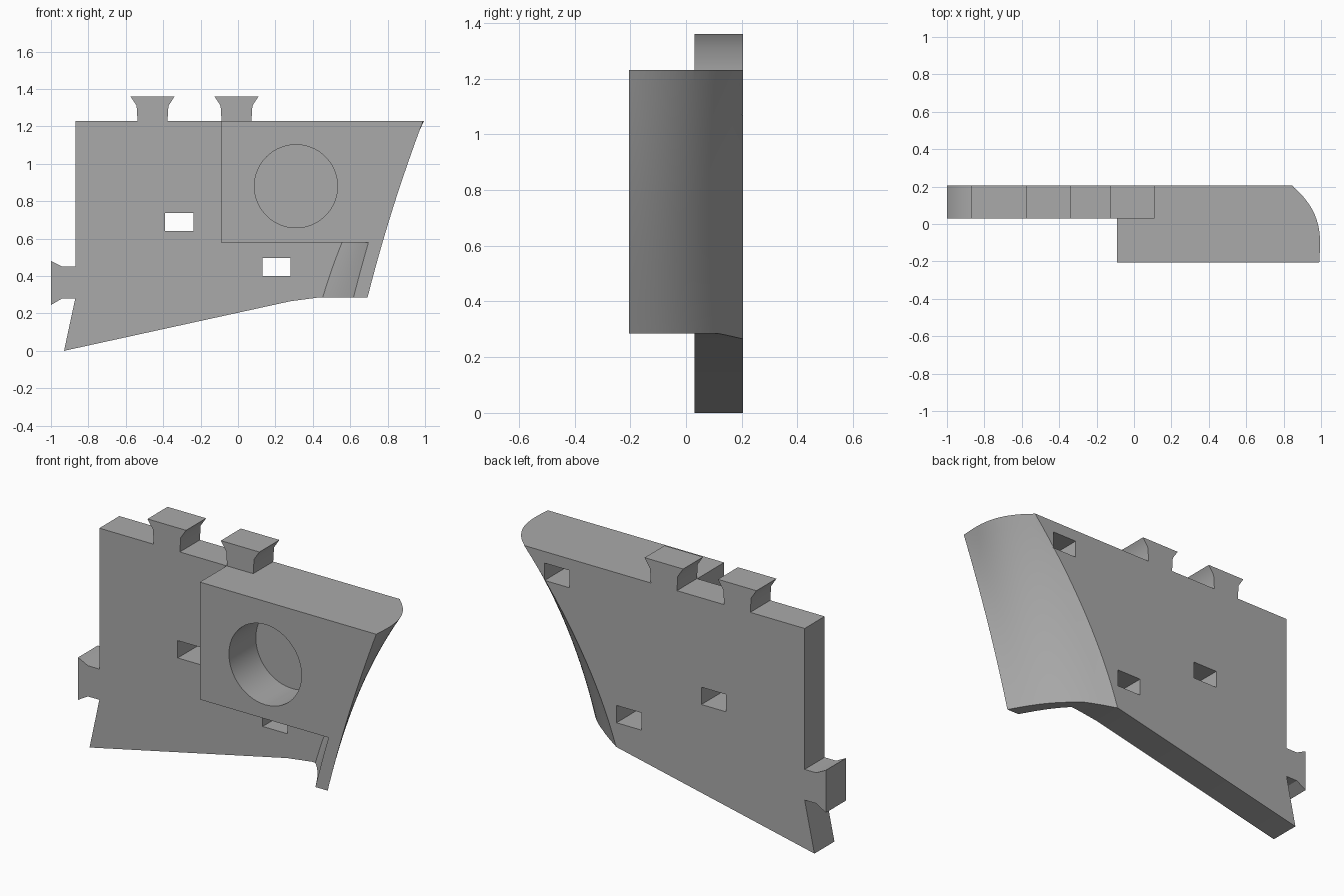
import bpy, bmesh, math

cube = bpy.data.objects.get("Cube")
if cube:
    bpy.data.objects.remove(cube)

BACK, FRONT, SEAM = 0.205, -0.205, 0.03
TOP, LOW, STEP = 1.23, 0.285, 0.58

grey = bpy.data.materials.new("plain grey")
grey.use_nodes = True
colour = (0.4, 0.4, 0.4, 1)
grey.diffuse_color = colour
grey.node_tree.nodes["Principled BSDF"].inputs["Base Color"].default_value = colour


def finish(name, bm):
    bmesh.ops.recalc_face_normals(bm, faces=bm.faces)
    mesh = bpy.data.meshes.new(name)
    bm.to_mesh(mesh)
    bm.free()
    mesh.materials.append(grey)
    obj = bpy.data.objects.new(name, mesh)
    bpy.context.collection.objects.link(obj)
    return obj


def extrude_outline(name, points, y0, y1):
    """Extrude an x-z outline along y."""
    bm = bmesh.new()
    face = bm.faces.new([bm.verts.new((x, y0, z)) for x, z in points])
    out = bmesh.ops.extrude_face_region(bm, geom=[face])
    moved = [v for v in out["geom"] if isinstance(v, bmesh.types.BMVert)]
    bmesh.ops.translate(bm, verts=moved, vec=(0, y1 - y0, 0))
    return finish(name, bm)


def box(name, x0, x1, y0, y1, z0, z1):
    return extrude_outline(name, [(x0, z0), (x1, z0), (x1, z1), (x0, z1)], y0, y1)


def bow_x(y, z):
    """Swept, bulging right-hand surface: x at a given depth and height."""
    p = (z - 0.275) / (TOP - 0.275)
    rear = 0.28 + 0.56 * (p - 0.45 * p * (1 - p))
    fore = 0.69 + 0.3 * (p - 0.2 * p * (1 - p))
    t = (BACK - y) / (BACK - FRONT)
    bulge = 0.07 * math.sin(math.pi * max(t, 0) ** 0.8)
    return rear + (fore - rear) * t + bulge


def curved_solid(name, inset, far, y0, y1, z0, z1, ny=18, nz=18):
    """Solid from the swept surface (moved inward by inset) out to x = far."""
    bm = bmesh.new()
    near, flat = [], []
    for i in range(ny + 1):
        y = y0 + (y1 - y0) * i / ny
        zs = [z0 + (z1 - z0) * j / nz for j in range(nz + 1)]
        near.append([bm.verts.new((bow_x(y, z) - inset, y, z)) for z in zs])
        flat.append([bm.verts.new((far, y, z)) for z in zs])
    for grid in (near, flat):
        for i in range(ny):
            for j in range(nz):
                bm.faces.new((grid[i][j], grid[i + 1][j], grid[i + 1][j + 1], grid[i][j + 1]))
    for i in range(ny):
        for j in (0, nz):
            bm.faces.new((near[i][j], near[i + 1][j], flat[i + 1][j], flat[i][j]))
    for j in range(nz):
        for i in (0, ny):
            bm.faces.new((near[i][j], near[i][j + 1], flat[i][j + 1], flat[i][j]))
    return finish(name, bm)


def combine(target, other, operation):
    mod = target.modifiers.new(operation, "BOOLEAN")
    mod.operation, mod.object, mod.solver = operation, other, "EXACT"
    bpy.context.view_layer.objects.active = target
    bpy.ops.object.modifier_apply(modifier=mod.name)
    bpy.data.objects.remove(other)


# Plate outline with two dovetail tabs on top and one on the side
outline = [(-0.93, 0), (0.28, 0.265), (0.43, LOW), (1.1, LOW), (1.1, TOP)]
for cx in (-0.008, -0.457):
    right = [(0.08, TOP), (0.085, 1.31), (0.118, 1.36)]
    outline += [(cx + w, z) for w, z in right]
    outline += [(cx - w, z) for w, z in reversed(right)]
outline += [(-0.87, TOP), (-0.87, 0.45), (-0.94, 0.45), (-1, 0.48),
            (-1, 0.245), (-0.94, 0.28), (-0.87, 0.28)]
body = extrude_outline("plate_body", outline, SEAM, BACK)

# Raised block and the curved flange beneath it
combine(body, box("raised_block", -0.09, 1.1, FRONT, BACK, STEP, TOP), "UNION")
combine(body, curved_solid("flange", 0.075, 1.1, FRONT, 0.1, LOW, 0.7), "UNION")

# Swept right side
combine(body, curved_solid("swept_cut", 0, 1.4, -0.25, 0.25, 0.2, 1.3), "DIFFERENCE")

# Round blind recess
steps = [2 * math.pi * i / 64 for i in range(64)]
circle = [(0.31 + 0.222 * math.cos(a), 0.88 + 0.222 * math.sin(a)) for a in steps]
combine(body, extrude_outline("recess_cut", circle, -0.3, SEAM), "DIFFERENCE")

# Rectangular slots through the plate
for x, z in ((-0.39, 0.64), (0.13, 0.4), (0.57, 1.07)):
    start = SEAM if z > 1 else -0.1
    combine(body, box("slot_cut", x, x + 0.152, start, 0.3, z, z + 0.096), "DIFFERENCE")

bpy.ops.object.select_all(action="DESELECT")
body.select_set(True)
bpy.context.view_layer.objects.active = body
bpy.ops.object.shade_smooth_by_angle(angle=math.radians(30))
